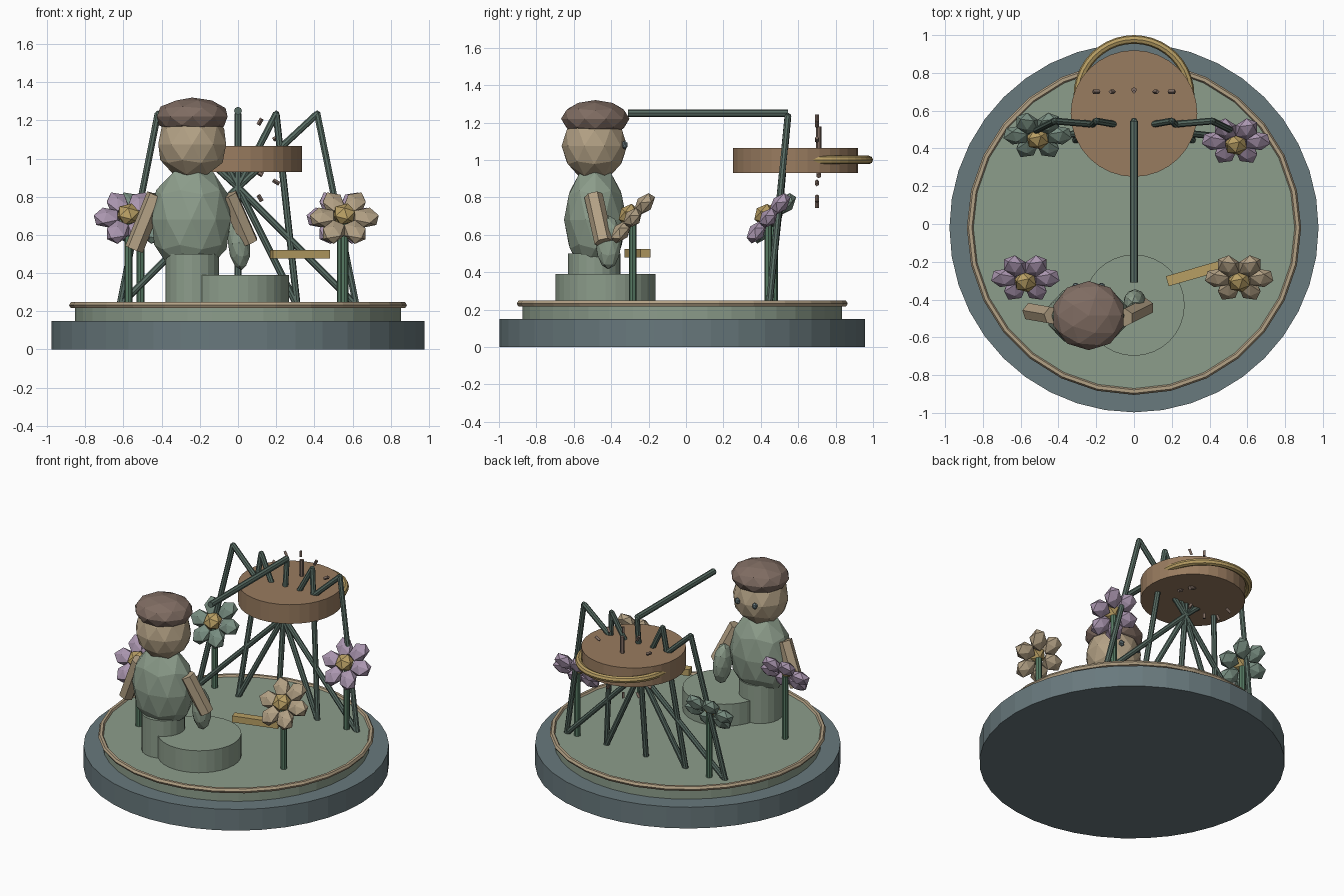
import bpy, bmesh, math
from mathutils import Vector, Matrix

if "Cube" in bpy.data.objects:
    bpy.data.objects.remove(bpy.data.objects["Cube"])


def mat(name, srgb):
    m = bpy.data.materials.new(name)
    m.diffuse_color = [((c + 0.055) / 1.055) ** 2.4 for c in srgb] + [1]
    m.use_nodes = True
    m.node_tree.nodes["Principled BSDF"].inputs["Base Color"].default_value = m.diffuse_color
    return m


SLATE = mat("slate", (.41, .475, .49))
SAGE = mat("sage green", (.55, .615, .545))
WOOD = mat("wood brown", (.60, .485, .375))
BROWN = mat("dark brown", (.50, .425, .385))
CREAM = mat("cream", (.70, .63, .52))
GOLD = mat("straw gold", (.72, .62, .39))
LILAC = mat("lilac", (.67, .59, .69))
STEM = mat("stem green", (.34, .48, .39))
LEG = mat("frame green", (.35, .43, .395))
DUSTY = mat("dusty green", (.47, .555, .505))


def finish(bm, name, material):
    bmesh.ops.recalc_face_normals(bm, faces=bm.faces)
    me = bpy.data.meshes.new(name)
    bm.to_mesh(me)
    bm.free()
    me.materials.append(material)
    ob = bpy.data.objects.new(name, me)
    bpy.context.collection.objects.link(ob)
    return ob


def add_rod(bm, a, b, r, sides=8):
    a, b = Vector(a), Vector(b)
    rot = (b - a).to_track_quat('Z', 'Y').to_matrix().to_4x4()
    bmesh.ops.create_cone(bm, cap_ends=True, segments=sides, radius1=r, radius2=r,
                          depth=(b - a).length,
                          matrix=Matrix.Translation((a + b) / 2) @ rot)


def rod(name, a, b, r, material, sides=8):
    bm = bmesh.new()
    add_rod(bm, a, b, r, sides)
    return finish(bm, name, material)


def add_ball(bm, size, m, sub):
    bmesh.ops.create_icosphere(bm, subdivisions=sub, radius=1,
                               matrix=m @ Matrix.Diagonal((*size, 1)))


def ball(name, loc, size, material, sub=2, tilt=0):
    bm = bmesh.new()
    add_ball(bm, size, Matrix.Translation(loc) @ Matrix.Rotation(tilt, 4, 'Y'), sub)
    return finish(bm, name, material)


def drum(name, x, y, r, z0, z1, material, sides=32):
    return rod(name, (x, y, z0), (x, y, z1), r, material, sides)


def ring(name, c, R, r, a0, a1, n, material, sides=6):
    """Full or partial horizontal torus."""
    bm = bmesh.new()
    full = abs(a1 - a0 - math.tau) < 1e-4
    loops = []
    for i in range(n if full else n + 1):
        a = a0 + (a1 - a0) * i / n
        loops.append([bm.verts.new((
            c[0] + (R + r * math.cos(t)) * math.cos(a),
            c[1] + (R + r * math.cos(t)) * math.sin(a),
            c[2] + r * math.sin(t))) for t in [math.tau * k / sides for k in range(sides)]])
    for i in range(n):
        p, q = loops[i], loops[(i + 1) % len(loops)]
        for k in range(sides):
            j = (k + 1) % sides
            bm.faces.new((p[k], p[j], q[j], q[k]))
    if not full:
        bm.faces.new(loops[0])
        bm.faces.new(loops[-1])
    return finish(bm, name, material)


# base plinth, lawn and rim
drum("plinth", 0, -.02, .977, 0, .15, SLATE, 40)
drum("lawn", 0, -.02, .855, .15, .235, SAGE, 40)
ring("lawn_rim", (0, -.02, .232), .867, .018, 0, math.tau, 28, CREAM)

# round wooden drum with gold half hoop
drum("wooden_drum", 0, .585, .335, .93, 1.065, WOOD)
ring("gold_hoop", (0, .68, 1.0), .297, .023, 0, math.pi, 20, GOLD, 8)

# upright dial marks and two hands passing through the drum
bm = bmesh.new()
for i in range(12):
    a = math.tau * i / 12
    d = Vector((math.sin(a), 0, math.cos(a)))
    c = Vector((0, .7, .993))
    add_rod(bm, c + d * .212, c + d * .25, .011, 4)
finish(bm, "dial_marks", BROWN)
rod("long_hand", (0, .71, .99), (0, .71, 1.18), .014, BROWN, 6)
rod("short_hand", (0, .71, .99), (.13, .71, .915), .014, BROWN, 6)

# five triangular frame legs meeting at a hub
hub = (0, .51, .85)
bm = bmesh.new()
for knee_x, foot_x in ((-.42, -.62), (-.2, -.31), (0, 0), (.2, .31), (.415, .62)):
    knee, foot = (knee_x, .545, 1.235), (foot_x, .445, .23)
    for a, b in ((hub, knee), (knee, foot), (foot, hub)):
        add_rod(bm, a, b, .018)
    add_ball(bm, (.018,) * 3, Matrix.Translation(knee), 1)
finish(bm, "frame_legs", LEG)
rod("overhead_bar", (0, .545, 1.25), (0, -.31, 1.25), .021, LEG)

# seated figure, facing the back, on a low stool
drum("stool", 0, -.43, .268, .23, .39, SAGE)
drum("figure_base", -.24, -.49, .14, .23, .5, SAGE, 20)
ball("body", (-.245, -.485, .68), (.217, .167, .295), SAGE)
ball("head", (-.24, -.49, 1.075), (.187, .175, .185), CREAM)
ball("cap", (-.24, -.485, 1.22), (.195, .183, .1), BROWN)
for s in (-1, 1):
    ball("eye", (-.24 + s * .068, -.328, 1.08), (.02, .018, .024), SLATE, 1)
rod("left_arm", (-.43, -.485, .81), (-.545, -.465, .525), .05, CREAM, 6)
rod("right_arm", (-.05, -.495, .81), (.06, -.44, .56), .05, CREAM, 6)
ball("hanging_bag", (.005, -.415, .56), (.06, .07, .145), SAGE, 2, -.1)

# floating gold plank
bm = bmesh.new()
bmesh.ops.create_cube(bm, size=1, matrix=Matrix.Translation((.325, -.26, .5))
                      @ Matrix.Rotation(math.radians(16), 4, 'Z')
                      @ Matrix.Diagonal((.31, .055, .045, 1)))
finish(bm, "gold_plank", GOLD)


# flowers: stem, six petals and a gold centre, tilted towards the front
def flower(x, y, material):
    c = Vector((x, y, .69))
    rod("flower_stem", (x, y, .23), (x, y, .675), .021, STEM)
    frame = Matrix.Translation(c) @ Matrix.Rotation(math.radians(50), 4, 'X')
    bm = bmesh.new()
    for k in range(6):
        add_ball(bm, (.077, .062, .045), frame @ Matrix.Rotation(math.tau * k / 6, 4, 'Z')
                 @ Matrix.Translation((.112, 0, 0)), 1)
    finish(bm, "flower_petals", material)
    bm = bmesh.new()
    add_ball(bm, (.064, .064, .05), frame @ Matrix.Translation((0, 0, .03)), 1)
    finish(bm, "flower_centre", GOLD)


flower(-.575, -.285, LILAC)
flower(.557, -.285, CREAM)
flower(.54, .44, LILAC)
flower(-.51, .47, DUSTY)
